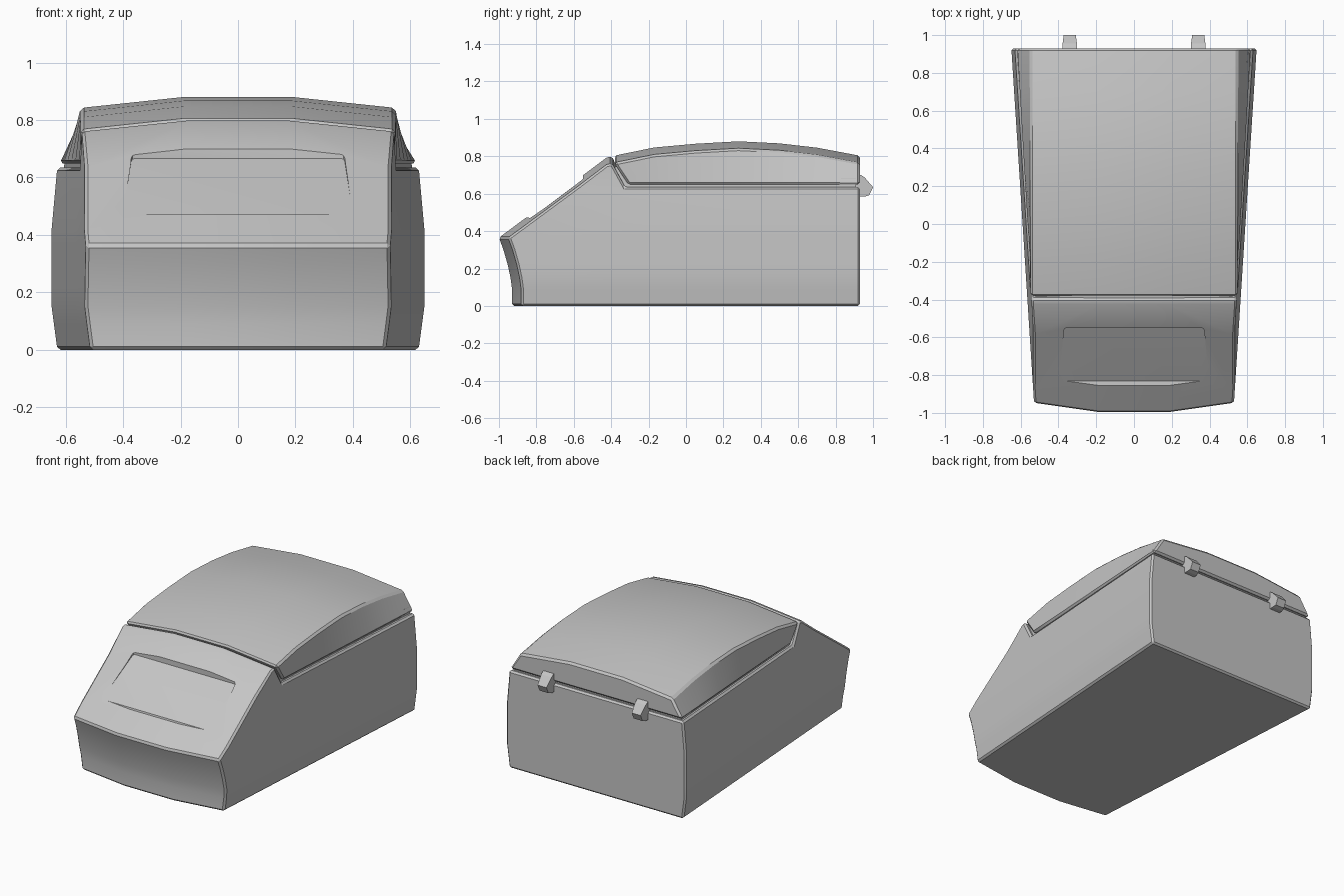
import bpy, bmesh

if "Cube" in bpy.data.objects:
    bpy.data.objects.remove(bpy.data.objects["Cube"], do_unlink=True)

GREY = (0.56, 0.56, 0.56, 1)
plastic = bpy.data.materials.new("light_grey_plastic")
plastic.use_nodes = True
plastic.diffuse_color = GREY
plastic.node_tree.nodes["Principled BSDF"].inputs["Base Color"].default_value = GREY


def interp(table, t):
    """Piecewise linear lookup."""
    for (a, va), (b, vb) in zip(table, table[1:]):
        if t <= b:
            return va + (vb - va) * (t - a) / (b - a)
    return table[-1][1]


BULGE = [(0, -.02), (.15, 0), (.42, 0), (.64, -.02), (1, -.02)]


def width(y, z):
    """Half width of the tapered, slightly bulging shell."""
    return .65 - .064 * (.94 - y) + interp(BULGE, z)


def ring_verts(bm, points):
    return [bm.verts.new(p) for p in points]


def bridge(bm, a, b, closed=True):
    n = len(a)
    for i in range(n if closed else n - 1):
        j = (i + 1) % n
        bm.faces.new((a[i], a[j], b[j], b[i]))


def loft(bm, rings):
    rows = [ring_verts(bm, r) for r in rings]
    for a, b in zip(rows, rows[1:]):
        bridge(bm, a, b)
    bm.faces.new(rows[0])
    bm.faces.new(rows[-1])


def finish(bm, name, bevel=0):
    bmesh.ops.recalc_face_normals(bm, faces=bm.faces)
    if bevel:
        edges = [e for e in bm.edges if e.calc_face_angle(0) > .5]
        bmesh.ops.bevel(bm, geom=edges, offset=bevel, segments=1,
                        affect='EDGES', profile=.5, clamp_overlap=True)
        bmesh.ops.recalc_face_normals(bm, faces=bm.faces)
    mesh = bpy.data.meshes.new(name)
    bm.to_mesh(mesh)
    bm.free()
    ob = bpy.data.objects.new(name, mesh)
    bpy.context.collection.objects.link(ob)
    mesh.materials.append(plastic)
    return ob


def activate(ob):
    bpy.ops.object.select_all(action='DESELECT')
    ob.select_set(True)
    bpy.context.view_layer.objects.active = ob


def smooth(ob):
    activate(ob)
    bpy.ops.object.shade_smooth_by_angle(angle=.42)


# Body shell: stacked plan outlines, (height, front centre y, front corner y)
LEVELS = [(0, -.93, -.88), (.09, -.93, -.88), (.15, -.938, -.888),
          (.22, -.953, -.903), (.3, -.976, -.926), (.365, -1, -.95),
          (.42, -.926, -.875), (.635, -.636, -.583)]
STEP_Y, BACK_Y = -.325, .93


def outline(z, centre, corner):
    w = width(corner, z)
    front = [(-w, corner, z), (-.18, centre, z), (.18, centre, z), (w, corner, z)]
    s, b = width(STEP_Y, z), width(BACK_Y, z)
    return front + [(s, STEP_Y, z), (b, BACK_Y, z), (-b, BACK_Y, z), (-s, STEP_Y, z)]


bm = bmesh.new()
rows = [ring_verts(bm, outline(*level)) for level in LEVELS]
for low, high in zip(rows, rows[1:]):
    bridge(bm, low, high)
bm.faces.new(rows[0])

# Upper wedge of the body that carries the sloped panel
top = rows[-1]
mid = ring_verts(bm, [(.18, STEP_Y, .635), (-.18, STEP_Y, .635)])
bm.faces.new((top[4], top[5], top[6], top[7], mid[1], mid[0]))
wedge_low = top[:4] + [top[4], mid[0], mid[1], top[7]]
cols = [-width(-.41, .76), -.18, .18, width(-.41, .76)]
crown = [.76, .798, .798, .76]
ridge_front = [(x, -.425, z - .005) for x, z in zip(cols, crown)]
ridge_back = [(x, -.395, z + .002) for x, z in zip(cols, crown)]
wedge_top = ring_verts(bm, ridge_front + ridge_back[::-1])
bridge(bm, wedge_low, wedge_top)
for i in range(3):
    bm.faces.new((wedge_top[i], wedge_top[i + 1], wedge_top[6 - i], wedge_top[7 - i]))
body = finish(bm, "body", .011)

# Recessed display, cut into the sloped panel
bm = bmesh.new()
floor = [(-.40, -.832, .471), (.40, -.832, .471), (.37, -.55, .666), (-.37, -.55, .666)]
rim = [(-.40, -.96, .478), (.40, -.96, .478), (.37, -.55, .8), (-.37, -.55, .8)]
loft(bm, [floor, rim])
bm.edges.ensure_lookup_table()
posts = [e for e in bm.edges
         if abs(e.verts[0].co.x - e.verts[1].co.x) < .001]
bmesh.ops.bevel(bm, geom=posts, offset=.012, segments=2, affect='EDGES', profile=.5)
cutter = finish(bm, "display_cutter")
cutter.hide_render = True
cut = body.modifiers.new("display_recess", 'BOOLEAN')
cut.operation = 'DIFFERENCE'
cut.solver = 'EXACT'
cut.object = cutter
activate(body)
bpy.ops.object.modifier_apply(modifier=cut.name)
bpy.data.objects.remove(cutter, do_unlink=True)
smooth(body)

# Domed lid: cross-sections along its length
ROOF = [(-.385, .803), (-.17, .847), (.05, .867), (.28, .88),
        (.5, .869), (.7, .846), (.93, .803)]
LID_Z = .648
sections = []
for y, z in ROOF:
    foot_y = max(y, -.308)
    foot = width(foot_y, LID_Z) - .006
    half = [(foot, foot_y, LID_Z), (.548, y, z - .038), (.19, y, z)]
    sections.append(half + [(-px, py, pz) for px, py, pz in reversed(half)])
bm = bmesh.new()
loft(bm, sections)
smooth(finish(bm, "lid", .012))

# Inset seal that closes the gap between body and lid
SEAL = [(-.35, .6), (-.41, .74), (-.37, .745), (-.1, .68), (.91, .68), (.91, .6)]
bm = bmesh.new()
loft(bm, [[(s * (width(y, z) - .025), y, z) for y, z in SEAL] for s in (-1, 1)])
finish(bm, "lid_seal")

# Rear hinges
HINGE = [(.9, .71), (.935, .7), (.955, .687), (1, .635), (.98, .592), (.955, .584), (.9, .584)]
for name, x in (("left_hinge", .34), ("right_hinge", -.34)):
    bm = bmesh.new()
    loft(bm, [[(x + s * (.038 if y < .97 else .032), y, z) for y, z in HINGE]
              for s in (-1, 1)])
    finish(bm, name)
